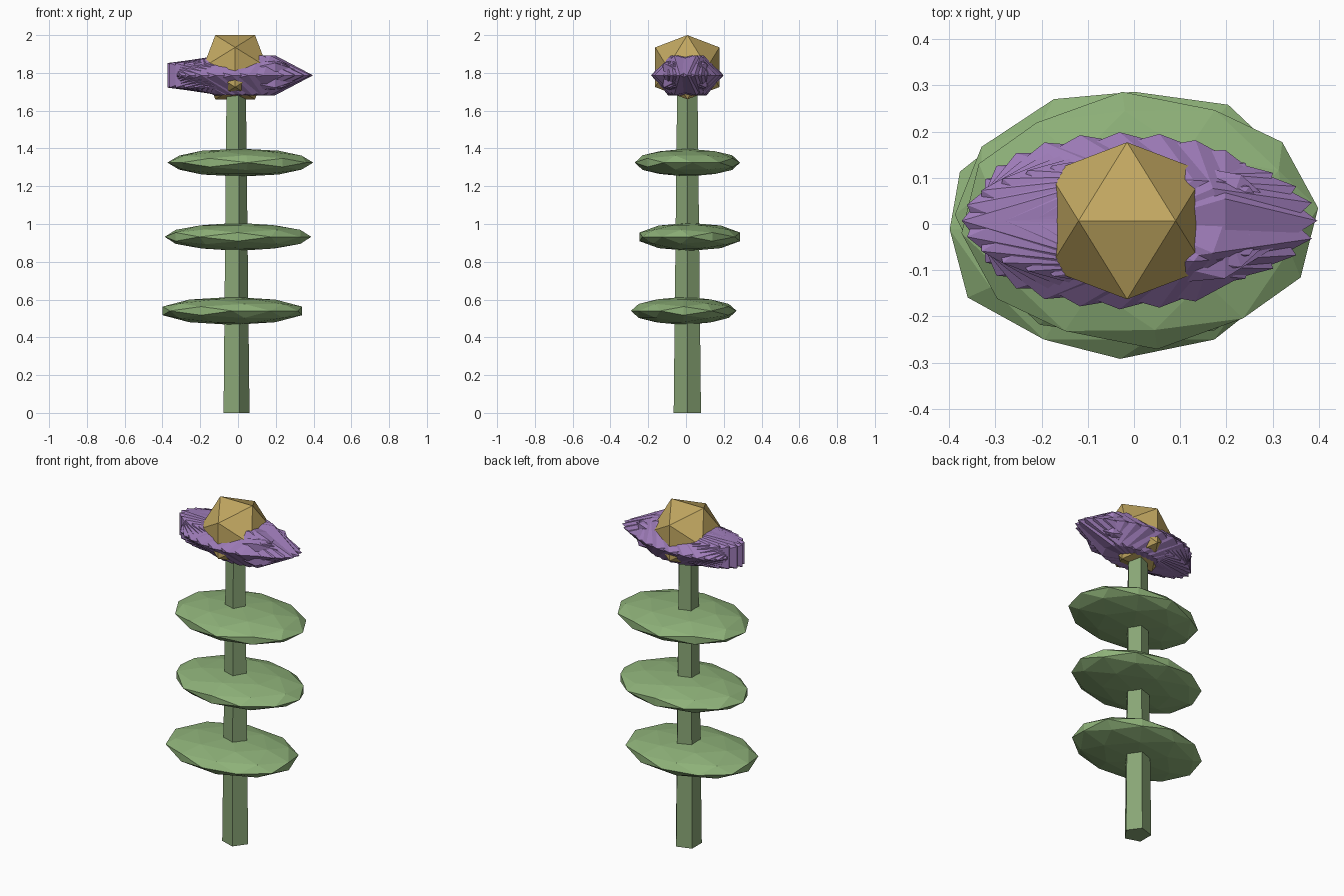
import bpy, bmesh
from math import cos, sin, radians, sqrt
from mathutils import Vector, Matrix

if "Cube" in bpy.data.objects:
    bpy.data.objects.remove(bpy.data.objects["Cube"])

PHI = (1 + sqrt(5)) / 2
CX, CY = -0.015, 0.007


def material(name, rgb):
    m = bpy.data.materials.new(name)
    m.diffuse_color = (*rgb, 1)
    m.use_nodes = True
    m.node_tree.nodes["Principled BSDF"].inputs["Base Color"].default_value = m.diffuse_color
    return m


GREEN = material("leaf_green", (0.27, 0.44, 0.19))
STEM = material("stem_green", (0.25, 0.38, 0.18))
PURPLE = material("petal_purple", (0.34, 0.2, 0.48))
YELLOW = material("centre_yellow", (0.54, 0.39, 0.12))


def ico_points(fine):
    """Unit icosahedron with an edge on top; fine adds the edge midpoints."""
    pts = []
    for s in (-1, 1):
        for t in (-PHI, PHI):
            pts += [Vector((s, 0, t)), Vector((t, s, 0)), Vector((0, t, s))]
    mids = [a + b for i, a in enumerate(pts) for b in pts[:i] if (a - b).length < 2.1]
    return [p.normalized() for p in pts + (mids if fine else [])]


def add_blob(bm, centre, radii, turn=0, fine=False):
    """Faceted ball, turned about z and then stretched along the world axes."""
    part = bmesh.new()
    rot = Matrix.Rotation(radians(turn), 3, 'Z')
    for p in ico_points(fine):
        q = rot @ p
        part.verts.new([c + r * v for c, r, v in zip(centre, radii, q)])
    bmesh.ops.convex_hull(part, input=part.verts[:])
    bmesh.ops.recalc_face_normals(part, faces=part.faces[:])
    me = bpy.data.meshes.new("part")
    part.to_mesh(me)
    part.free()
    bm.from_mesh(me)
    bpy.data.meshes.remove(me)


def finish(bm, name, mat):
    me = bpy.data.meshes.new(name)
    bm.to_mesh(me)
    bm.free()
    me.materials.append(mat)
    ob = bpy.data.objects.new(name, me)
    bpy.context.collection.objects.link(ob)
    return ob


# Five-sided tapering stem
bm = bmesh.new()
rings = [[bm.verts.new((CX + r * cos(radians(72 * i)), CY + r * sin(radians(72 * i)), z))
          for i in range(5)] for r, z in ((0.076, 0), (0.056, 1.78))]
for i in range(5):
    j = (i + 1) % 5
    bm.faces.new((rings[0][i], rings[0][j], rings[1][j], rings[1][i]))
bm.faces.new(rings[0][::-1])
bm.faces.new(rings[1])
finish(bm, "stem", STEM)

# Three flat leaf tiers, each slightly off centre and turned
tiers = (("lower", -0.03, -0.012, 0.54, -58.3),
         ("middle", 0.0, 0.02, 0.932, -31.7),
         ("upper", 0.0125, 0.0075, 1.325, 5.6))
for name, x, y, z, turn in tiers:
    bm = bmesh.new()
    add_blob(bm, (x, y, z), (0.388, 0.28, 0.074), turn, fine=True)
    finish(bm, name + "_leaf", GREEN)

# Spiky petals: overlapping turned blobs around a small ring
bm = bmesh.new()
COUNT = 12
for i in range(COUNT):
    a = 360 * i / COUNT
    add_blob(bm, (CX + 0.05 * cos(radians(a)), CY + 0.02 * sin(radians(a)), 1.787),
             (0.362, 0.172, 0.124), 31.7 + a * 58.3 / 180)
finish(bm, "petals", PURPLE)

# Flower centre
bm = bmesh.new()
R = 0.17 * sqrt(1 + PHI ** 2) / PHI
add_blob(bm, (CX, CY, 1.83), (R, R, R))
finish(bm, "flower_centre", YELLOW)
